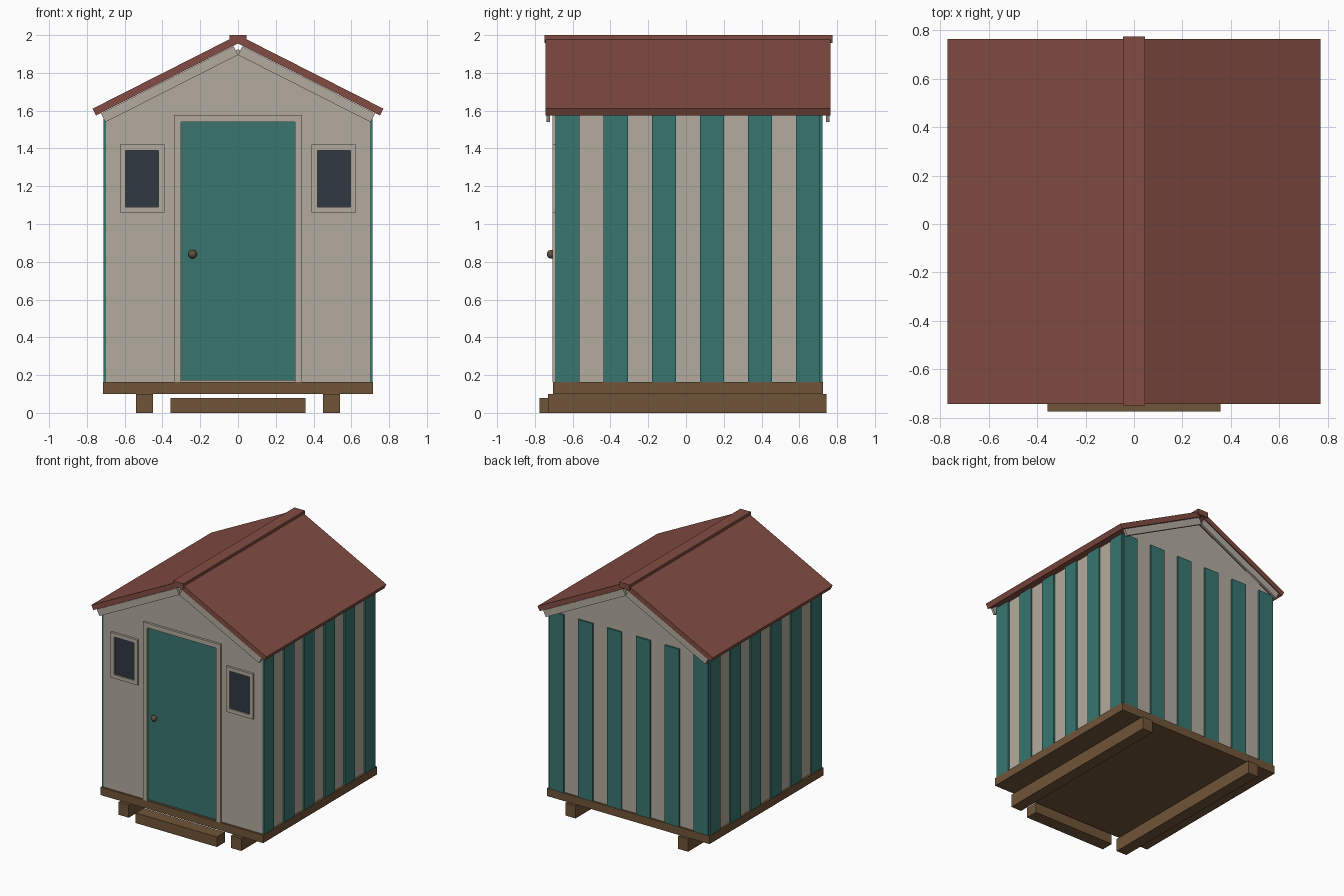
import bpy
import bmesh
from mathutils import Vector

if "Cube" in bpy.data.objects:
    bpy.data.objects.remove(bpy.data.objects["Cube"])


def material(name, rgb):
    """Flat material from an sRGB colour."""
    lin = [((c + 0.055) / 1.055) ** 2.4 for c in rgb] + [1]
    m = bpy.data.materials.new(name)
    m.use_nodes = True
    m.diffuse_color = lin
    m.node_tree.nodes["Principled BSDF"].inputs["Base Color"].default_value = lin
    return m


CREAM = material("cream paint", (0.70, 0.67, 0.62))
GREEN = material("teal paint", (0.22, 0.46, 0.44))
RED = material("red roofing", (0.51, 0.30, 0.26))
WOOD = material("brown timber", (0.44, 0.33, 0.22))
GLASS = material("dark glass", (0.19, 0.22, 0.26))
BRASS = material("aged metal", (0.38, 0.31, 0.25))


def add_mesh(name, bm, mat):
    bmesh.ops.recalc_face_normals(bm, faces=bm.faces)
    me = bpy.data.meshes.new(name)
    bm.to_mesh(me)
    bm.free()
    me.materials.append(mat)
    ob = bpy.data.objects.new(name, me)
    bpy.context.collection.objects.link(ob)
    return ob


def prism(name, profile, y0, y1, mat):
    """Extrude an x-z outline from y0 to y1."""
    bm = bmesh.new()
    face = bm.faces.new([bm.verts.new((x, y0, z)) for x, z in profile])
    new = bmesh.ops.extrude_face_region(bm, geom=[face])["geom"]
    verts = [v for v in new if isinstance(v, bmesh.types.BMVert)]
    bmesh.ops.translate(bm, verts=verts, vec=(0, y1 - y0, 0))
    return add_mesh(name, bm, mat)


def box(name, x, y, z, mat):
    outline = [(x[0], z[0]), (x[1], z[0]), (x[1], z[1]), (x[0], z[1])]
    return prism(name, outline, y[0], y[1], mat)


def frame(name, x, z, border, y, mat, sill=True):
    """Rectangular surround made of separate boards around an opening."""
    for label, edge in (("right", (x[0], x[0] + border)), ("left", (x[1] - border, x[1]))):
        box(f"{name}_{label}_board", edge, y, z, mat)
    inner = (x[0] + border, x[1] - border)
    box(f"{name}_top_board", inner, y, (z[1] - border, z[1]), mat)
    if sill:
        box(f"{name}_bottom_board", inner, y, (z[0], z[0] + border), mat)


PITCH = Vector((1, -0.507)).normalized()
UP = Vector((-PITCH.y, PITCH.x))


def sloped_board(name, apex_z, length, thickness, y0, y1, side, mat):
    """Square-ended board running down one roof slope from the ridge."""
    start = Vector((0, apex_z))
    corners = [start, start + PITCH * length,
               start + PITCH * length + UP * thickness, start + UP * thickness]
    prism(name, [(side * c.x, c.y) for c in corners], y0, y1, mat)


SIDES = (("left", 1), ("right", -1))
FRONT, BACK, HALF = -0.69, 0.71, 0.70
FLOOR, EAVE = 0.163, 1.575

# Base: floor, skids and doorstep
box("floor", (-0.715, 0.715), (-0.705, 0.725), (0.10, FLOOR), WOOD)
for label, s in SIDES:
    box(f"{label}_skid", sorted((s * 0.45, s * 0.54)), (-0.73, 0.745), (0, 0.10), WOOD)
box("doorstep", (-0.357, 0.357), (-0.775, -0.675), (0, 0.08), WOOD)

# Gabled body
prism("walls", [(-HALF, FLOOR), (HALF, FLOOR), (HALF, EAVE), (0, 1.925), (-HALF, EAVE)],
      FRONT, BACK, CREAM)

# Painted battens on the sides and back
PROUD = 0.012
step = (BACK - FRONT) / 11
for i in range(0, 11, 2):
    a = i * step
    for label, s in SIDES:
        box(f"{label}_batten_{i // 2 + 1}", sorted((s * HALF, s * (HALF + PROUD))),
            (FRONT + a, FRONT + a + step), (FLOOR, EAVE), GREEN)
    box(f"back_batten_{i // 2 + 1}", (-HALF + a, -HALF + a + step),
        (BACK, BACK + PROUD), (FLOOR, EAVE), GREEN)

# Roof panels, gable trim and ridge cap
for label, s in SIDES:
    sloped_board(f"{label}_roof_panel", 1.956, 0.843, 0.04, -0.743, 0.765, s, RED)
    sloped_board(f"{label}_front_gable_trim", 1.895, 0.787, 0.052, -0.738, -0.720, s, CREAM)
    sloped_board(f"{label}_back_gable_trim", 1.895, 0.787, 0.052, 0.741, 0.759, s, CREAM)
box("ridge_cap", (-0.046, 0.046), (-0.75, 0.775), (1.957, 2.0), RED)

# Door with surround and knob
frame("door_frame", (-0.34, 0.34), (FLOOR, 1.578), 0.037, (-0.708, FRONT), CREAM, sill=False)
box("door", (-0.303, 0.303), (-0.699, FRONT), (0.172, 1.541), GREEN)
bm = bmesh.new()
bmesh.ops.create_uvsphere(bm, u_segments=16, v_segments=10, radius=0.023)
bmesh.ops.translate(bm, verts=bm.verts, vec=(-0.24, -0.714, 0.84))
for f in bm.faces:
    f.smooth = True
add_mesh("door_knob", bm, BRASS)

# Windows
for label, s in SIDES:
    x = sorted((s * 0.39, s * 0.626))
    frame(f"{label}_window", x, (1.06, 1.42), 0.03, (-0.708, FRONT), CREAM)
    box(f"{label}_window_pane", (x[0] + 0.03, x[1] - 0.03), (-0.697, FRONT),
        (1.09, 1.39), GLASS)
